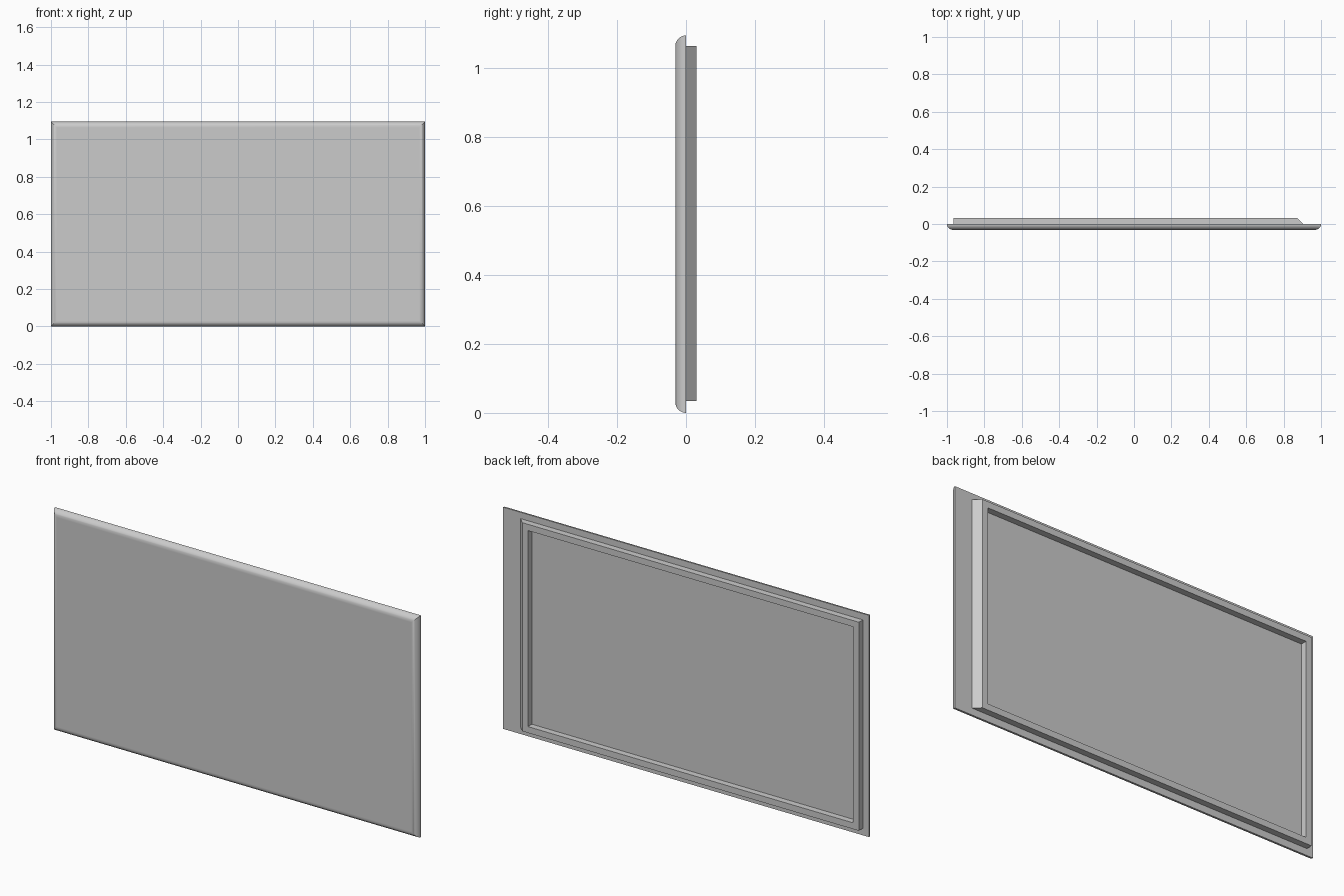
import bpy
import bmesh
import math

cube = bpy.data.objects.get("Cube")
if cube:
    bpy.data.objects.remove(cube, do_unlink=True)

WIDTH, HEIGHT, R = 2.0, 1.095, 0.031
ROUND_STEPS = 12

# One plain grey for everything
grey = bpy.data.materials.new("plain grey")
grey.use_nodes = True
colour = (0.6, 0.6, 0.6, 1)
grey.diffuse_color = colour
grey.node_tree.nodes["Principled BSDF"].inputs["Base Color"].default_value = colour


def loft(name, loops, caps):
    """Skin a series of upright rectangles, each (x0, x1, z0, z1, y)."""
    bm = bmesh.new()
    rings = [[bm.verts.new((x, y, z)) for x, z in ((x0, z0), (x1, z0), (x1, z1), (x0, z1))]
             for x0, x1, z0, z1, y in loops]
    for a, b in zip(rings, rings[1:]):
        for i in range(4):
            j = (i + 1) % 4
            bm.faces.new((a[j], a[i], b[i], b[j]))
    if caps:
        bm.faces.new(rings[0])
        bm.faces.new(rings[-1][::-1])
    mesh = bpy.data.meshes.new(name)
    bm.to_mesh(mesh)
    bm.free()
    mesh.materials.append(grey)
    obj = bpy.data.objects.new(name, mesh)
    bpy.context.collection.objects.link(obj)
    return obj


# Panel: flat back, quarter-round edges with mitred corners towards the front
loops = []
for k in range(ROUND_STEPS + 1):
    a = math.pi / 2 * k / ROUND_STEPS
    inset = R * (1 - math.cos(a))
    loops.append((-WIDTH / 2 + inset, WIDTH / 2 - inset,
                  inset, HEIGHT - inset, -R * math.sin(a)))
panel = loft("panel", loops[::-1], caps=True)

# Back rim: square-sided frame with a chamfer along its +x side
left, right, low, high = -0.966, 0.904, 0.034, 1.064
w = 0.031
rim = loft("back_rim", [
    (left, right, low, high, 0),
    (left, right - w, low, high, R),
    (left + w, right - 2 * w, low + w, high - w, R),
    (left + w, right - 2 * w, low + w, high - w, 0),
], caps=False)

# Consistent outward normals; the rim's skin runs back to front the other way
for obj, flip in ((panel, False), (rim, True)):
    bm = bmesh.new()
    bm.from_mesh(obj.data)
    if flip:
        for f in bm.faces:
            f.normal_update()
        top = [f for f in bm.faces if abs(f.normal.y) > 0.99]
        if top[0].normal.y < 0:
            bmesh.ops.reverse_faces(bm, faces=bm.faces[:])
    else:
        bmesh.ops.recalc_face_normals(bm, faces=bm.faces[:])
    bm.to_mesh(obj.data)
    bm.free()

# Smooth rounding on the panel, with a truly flat front
bpy.ops.object.select_all(action='DESELECT')
panel.select_set(True)
bpy.context.view_layer.objects.active = panel
bpy.ops.object.shade_smooth_by_angle(angle=math.radians(30))
weighted = panel.modifiers.new("flat front", 'WEIGHTED_NORMAL')
weighted.keep_sharp = True
